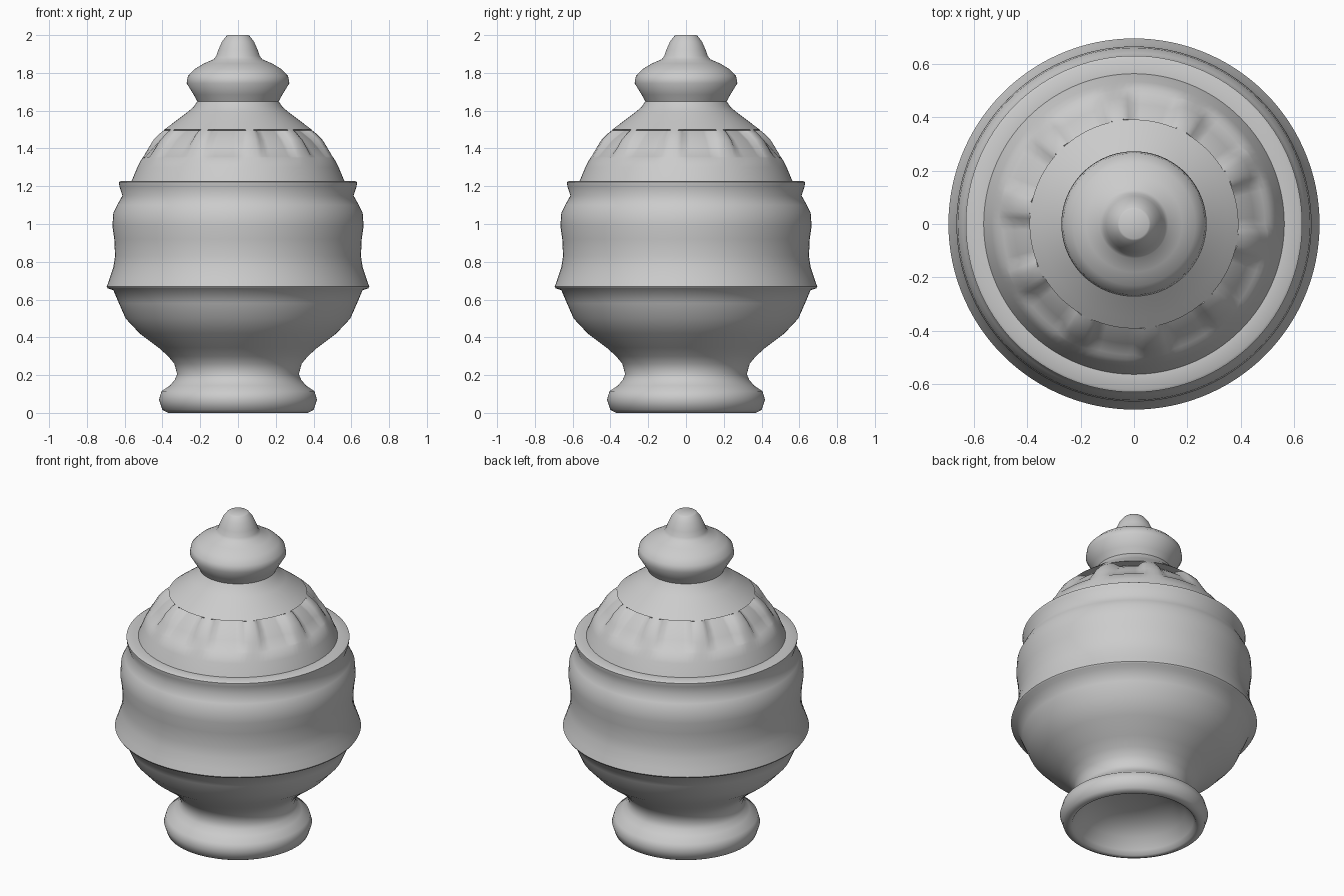
import bpy, bmesh, math

SEG = 120  # 3 degrees per column

clay = bpy.data.materials.new("plain grey")
clay.diffuse_color = (0.6, 0.6, 0.6, 1)


def lathe(name, profile, offset=None):
    """Revolve (radius, height) points; offset(r, z, angle) may move the radius."""
    bm = bmesh.new()
    rings = []
    for r, z in profile:
        if r == 0:
            rings.append([bm.verts.new((0, 0, z))] * SEG)
            continue
        ring = []
        for i in range(SEG):
            a = 2 * math.pi * i / SEG
            rr = r - (offset(z, i * 360 / SEG) if offset else 0)
            ring.append(bm.verts.new((rr * math.cos(a), rr * math.sin(a), z)))
        rings.append(ring)
    for lo, hi in zip(rings, rings[1:]):
        for i in range(SEG):
            j = (i + 1) % SEG
            quad = list(dict.fromkeys((lo[i], lo[j], hi[j], hi[i])))
            bm.faces.new(quad)
    bmesh.ops.recalc_face_normals(bm, faces=bm.faces)
    me = bpy.data.meshes.new(name)
    bm.to_mesh(me)
    bm.free()
    me.materials.append(clay)
    ob = bpy.data.objects.new(name, me)
    bpy.context.collection.objects.link(ob)
    bpy.ops.object.select_all(action='DESELECT')
    ob.select_set(True)
    bpy.context.view_layer.objects.active = ob
    bpy.ops.object.shade_smooth_by_angle(angle=math.radians(50))
    return ob


def panel_recess(z, deg):
    """Ten shallow window-like recesses around the lid."""
    if not 1.355 < z < 1.4975:
        return 0
    d = abs((deg - 9 + 18) % 36 - 18)
    side = max(0, min(1, (13 - d) / 3.5))
    depth = 0.012 + 0.04 * (z - 1.355) / 0.14
    return depth * side


# urn body with hollow foot
lathe("urn_body", [
    (0, 0.17), (0.12, 0.165), (0.22, 0.14), (0.29, 0.09), (0.335, 0.03), (0.35, 0.005),
    (0.37, 0), (0.40, 0.015), (0.418, 0.07), (0.405, 0.115), (0.36, 0.145),
    (0.335, 0.175), (0.322, 0.205), (0.337, 0.26), (0.37, 0.30), (0.42, 0.345),
    (0.52, 0.42), (0.595, 0.50), (0.63, 0.58), (0.66, 0.65), (0.69, 0.66),
    (0.695, 0.668), (0.68, 0.71), (0.66, 0.77), (0.651, 0.83), (0.655, 0.92),
    (0.665, 0.99), (0.66, 1.06), (0.64, 1.10), (0.612, 1.15), (0.628, 1.20),
    (0.63, 1.222), (0.62, 1.228), (0.56, 1.228), (0, 1.2)])

# domed lid with recessed panels
lathe("lid", [
    (0, 1.21), (0.55, 1.21), (0.563, 1.228), (0.533, 1.30), (0.507, 1.35), (0.503, 1.357),
    (0.475, 1.405), (0.45, 1.445), (0.415, 1.48), (0.395, 1.496), (0.391, 1.499),
    (0.35, 1.53), (0.27, 1.59), (0.235, 1.62), (0.215, 1.65), (0, 1.65)], panel_recess)

# bulbous knob with tapered tip
lathe("lid_knob", [
    (0, 1.64), (0.213, 1.645), (0.235, 1.685), (0.272, 1.745), (0.265, 1.785),
    (0.23, 1.82), (0.18, 1.85), (0.128, 1.872), (0.115, 1.89), (0.105, 1.92),
    (0.085, 1.965), (0.062, 1.995), (0.055, 2.0), (0, 2.0)])
